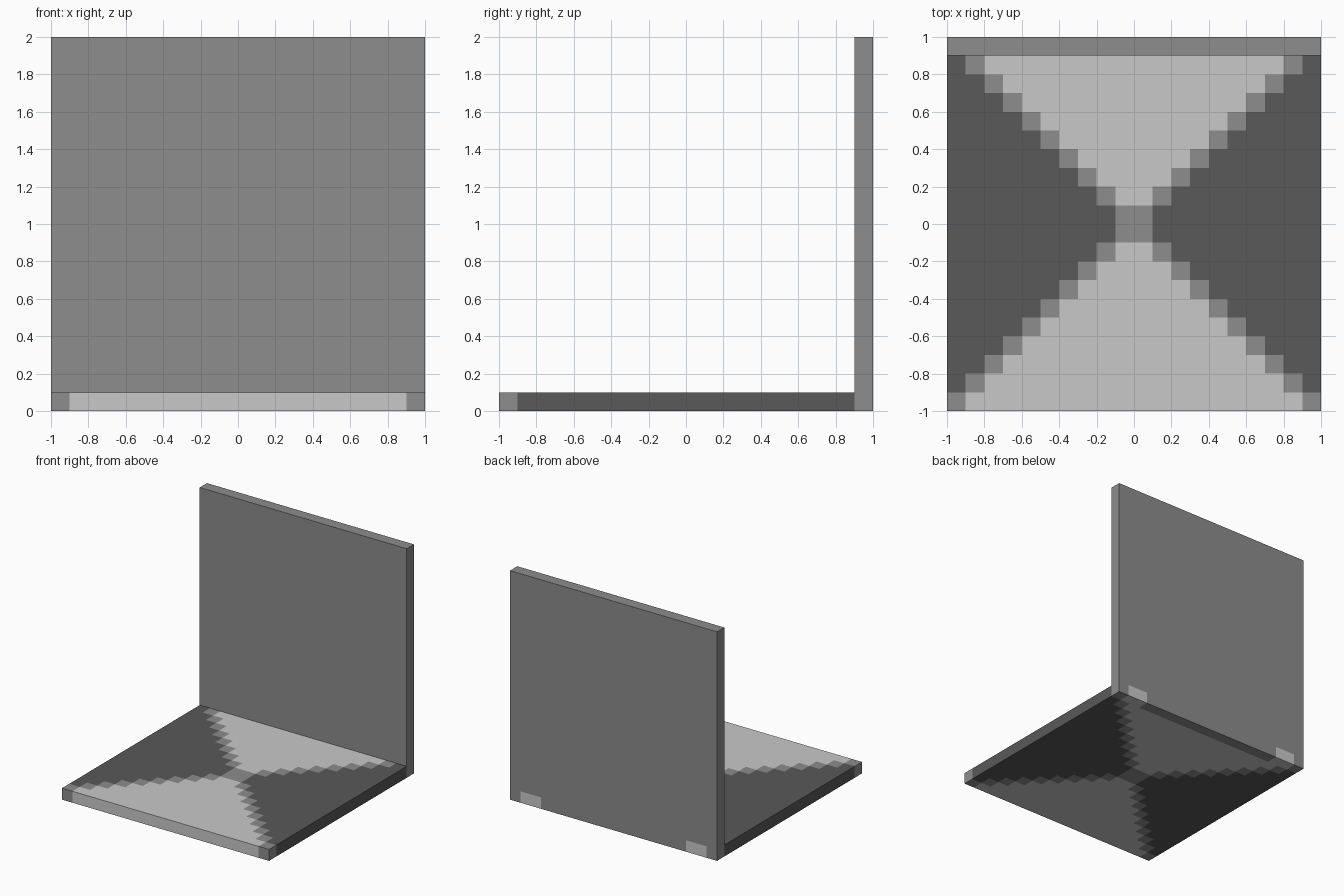
import bpy, bmesh
from mathutils import Vector

if "Cube" in bpy.data.objects:
    bpy.data.objects.remove(bpy.data.objects["Cube"])

CELL = 0.1   # block size
N = 20       # blocks per side


def make_material(name, grey):
    mat = bpy.data.materials.new(name)
    mat.diffuse_color = (grey, grey, grey, 1)
    mat.use_nodes = True
    mat.node_tree.nodes["Principled BSDF"].inputs["Base Color"].default_value = mat.diffuse_color
    return mat


LIGHT, MID, DARK = 0, 1, 2
materials = [make_material("light_grey", 0.584),
             make_material("mid_grey", 0.266),
             make_material("dark_grey", 0.100)]


def add_object(name, bm):
    bmesh.ops.recalc_face_normals(bm, faces=bm.faces)
    mesh = bpy.data.meshes.new(name)
    bm.to_mesh(mesh)
    bm.free()
    for mat in materials:
        mesh.materials.append(mat)
    obj = bpy.data.objects.new(name, mesh)
    bpy.context.collection.objects.link(obj)
    return obj


def block_colour(x, y):
    """Diagonal cross of mid blocks, light front/back, dark sides."""
    ax, ay = abs(x), abs(y)
    if y > 0.9:                       # row under the wall
        return LIGHT if 0.7 < ax < 0.9 else MID
    if abs(ax - ay) < CELL / 2:
        return MID
    return DARK if ax > ay else LIGHT


# Floor slab: grid of blocks, extruded up
bm = bmesh.new()
bmesh.ops.create_grid(bm, x_segments=N, y_segments=N, size=1)
ext = bmesh.ops.extrude_face_region(bm, geom=bm.faces[:], use_keep_orig=True)
bmesh.ops.translate(bm, vec=(0, 0, CELL),
                    verts=[g for g in ext["geom"] if isinstance(g, bmesh.types.BMVert)])
bmesh.ops.recalc_face_normals(bm, faces=bm.faces)
bm.normal_update()
hidden = []
for f in bm.faces:
    c = f.calc_center_median()
    inside = c - f.normal * CELL / 2  # step into the block behind the face
    f.material_index = block_colour(inside.x, inside.y)
    if f.normal.z > 0.5 and c.y > 0.9:
        hidden.append(f)              # covered by the wall
bmesh.ops.delete(bm, geom=hidden, context='FACES')
add_object("floor", bm)

# Back wall standing on the rear row of blocks
bm = bmesh.new()
bmesh.ops.create_cube(bm, size=1)
bmesh.ops.scale(bm, vec=(2, CELL, 2 - CELL), verts=bm.verts)
bmesh.ops.translate(bm, vec=(0, 1 - CELL / 2, 1 + CELL / 2), verts=bm.verts)
bm.normal_update()
for f in bm.faces:
    f.material_index = MID
bmesh.ops.delete(bm, geom=[f for f in bm.faces if f.normal.z < -0.5], context='FACES_ONLY')
add_object("back_wall", bm)
